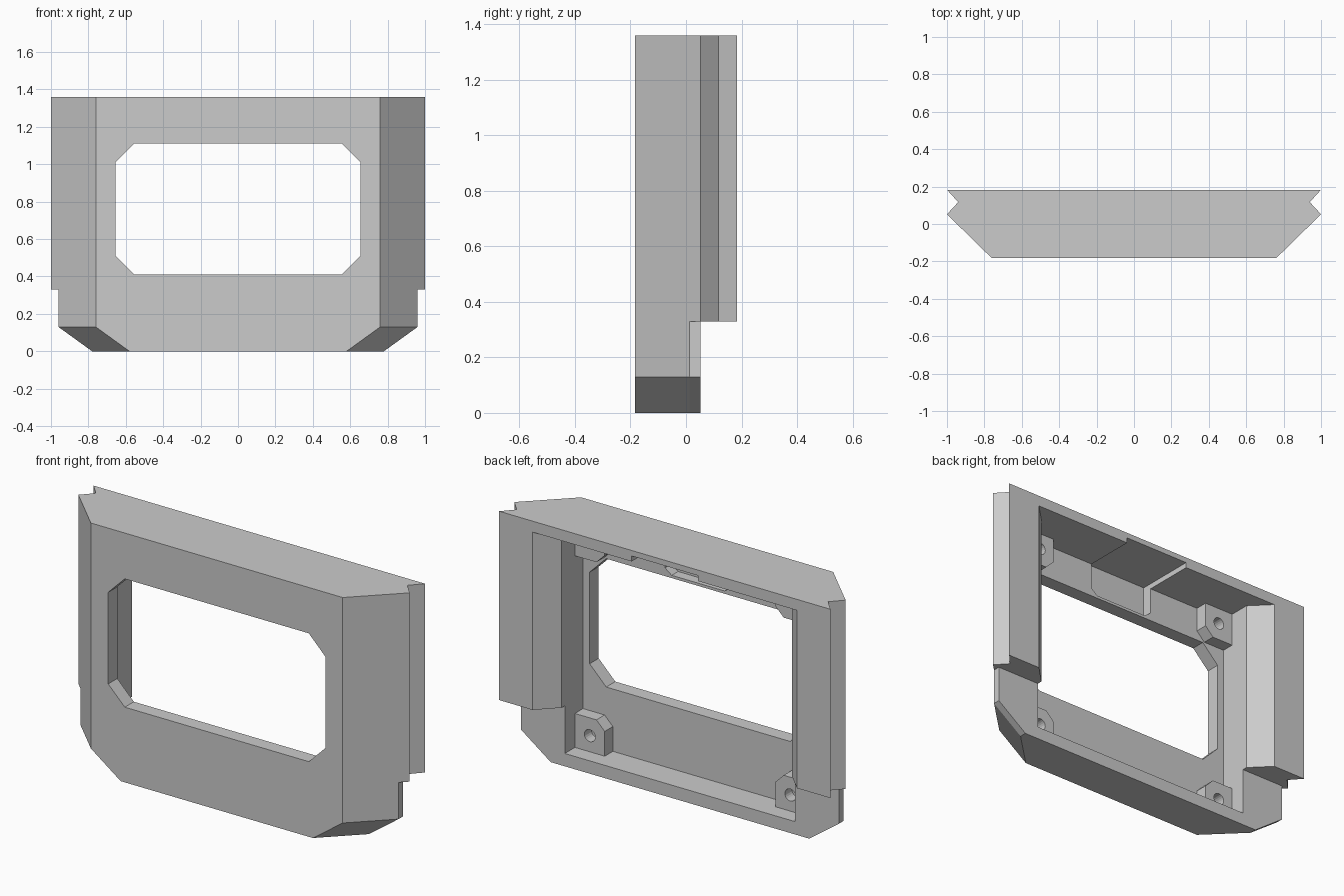
import bpy, bmesh

if "Cube" in bpy.data.objects:
    bpy.data.objects.remove(bpy.data.objects["Cube"])


def make_object(name, bm):
    bmesh.ops.recalc_face_normals(bm, faces=bm.faces[:])
    mesh = bpy.data.meshes.new(name)
    bm.to_mesh(mesh)
    bm.free()
    obj = bpy.data.objects.new(name, mesh)
    bpy.context.collection.objects.link(obj)
    return obj


def bridge(bm, a, b):
    n = len(a)
    for i in range(n):
        j = (i + 1) % n
        bm.faces.new((a[i], a[j], b[j], b[i]))


def prism(name, pts, lo, hi, axis):
    """Extrude a 2D profile along y (profile in x,z) or z (profile in x,y)."""
    bm = bmesh.new()
    place = (lambda u, v, t: (u, t, v)) if axis == 'y' else (lambda u, v, t: (u, v, t))
    a, b = [[bm.verts.new(place(u, v, t)) for u, v in pts] for t in (lo, hi)]
    bridge(bm, a, b)
    bm.faces.new(a)
    bm.faces.new(b)
    return make_object(name, bm)


def cut(target, cutter):
    cutter.hide_render = True
    mod = target.modifiers.new("cut", 'BOOLEAN')
    mod.operation = 'DIFFERENCE'
    mod.solver = 'EXACT'
    mod.object = cutter
    bpy.context.view_layer.objects.active = target
    bpy.ops.object.modifier_apply(modifier=mod.name)
    bpy.data.objects.remove(cutter, do_unlink=True)


def mirrored(half):
    """Complete a right-hand half profile with its mirror image."""
    return half + [(-x, v) for x, v in reversed(half)]


FRONT, BACK, STEP, PANEL = -0.183, 0.183, 0.052, -0.105

# Outer shell: narrow lower part with sloped corners, wider notched upper part
bm = bmesh.new()
SIDE_Y = FRONT + (STEP - FRONT) * 0.20 / 0.24
low_half = [(0.76, FRONT), (0.96, SIDE_Y), (0.96, STEP)]
up_half = [(0.76, FRONT), (0.96, SIDE_Y), (1.0, STEP), (0.94, 0.117), (1.0, BACK)]


def ring(half, z, inset=0.0):
    return [bm.verts.new((x, y, z)) for x, y in
            mirrored([(x - inset, y) for x, y in half])]


base, shoulder = ring(low_half, 0, 0.18), ring(low_half, 0.13)
ledge, top = ring(up_half, 0.33), ring(up_half, 1.36)
step = [bm.verts.new((x, STEP, 0.33)) for x in (0.96, -0.96)]
neck = [ledge[0], ledge[1], step[0], step[1], ledge[8], ledge[9]]
bridge(bm, base, shoulder)
bridge(bm, shoulder, neck)
bridge(bm, ledge, top)
bm.faces.new(base)
bm.faces.new(top)
bm.faces.new(ledge[1:9] + [step[1], step[0]])
frame = make_object("bezel_frame", bm)

# Rear cavity with flared sides
cavity = mirrored([(0.695, PANEL), (0.695, 0.08), (0.798, BACK), (0.835, 0.22)])
cut(frame, prism("cavity_cutter", cavity, 0.07, 1.30, 'z'))

# Window with clipped corners
window = mirrored([(0.555, 0.41), (0.655, 0.51), (0.655, 1.01), (0.555, 1.11)])
cut(frame, prism("window_cutter", window, -0.3, 0.0, 'y'))

# Shallow recess above the window, running out through the back rim
recess = mirrored([(0.16, 1.125), (0.20, 1.155), (0.20, 1.33)])
cut(frame, prism("recess_cutter", recess, -0.16, 0.3, 'y'))

# Four screw bosses in the cavity corners
for sx, side in ((1, "right"), (-1, "left")):
    for z0, sz, level in ((0.065, 1, "lower"), (1.305, -1, "upper")):
        pts = [(0.70, 0), (0.70, 0.19), (0.565, 0.19), (0.515, 0.14), (0.515, 0)]
        boss = prism(f"screw_boss_{level}_{side}",
                     [(sx * x, z0 + sz * z) for x, z in pts], PANEL - 0.005, -0.035, 'y')
        bpy.ops.mesh.primitive_cylinder_add(
            vertices=20, radius=0.033, depth=0.12,
            location=(sx * 0.605, -0.035, z0 + sz * 0.093), rotation=(1.5707963, 0, 0))
        cut(boss, bpy.context.object)
